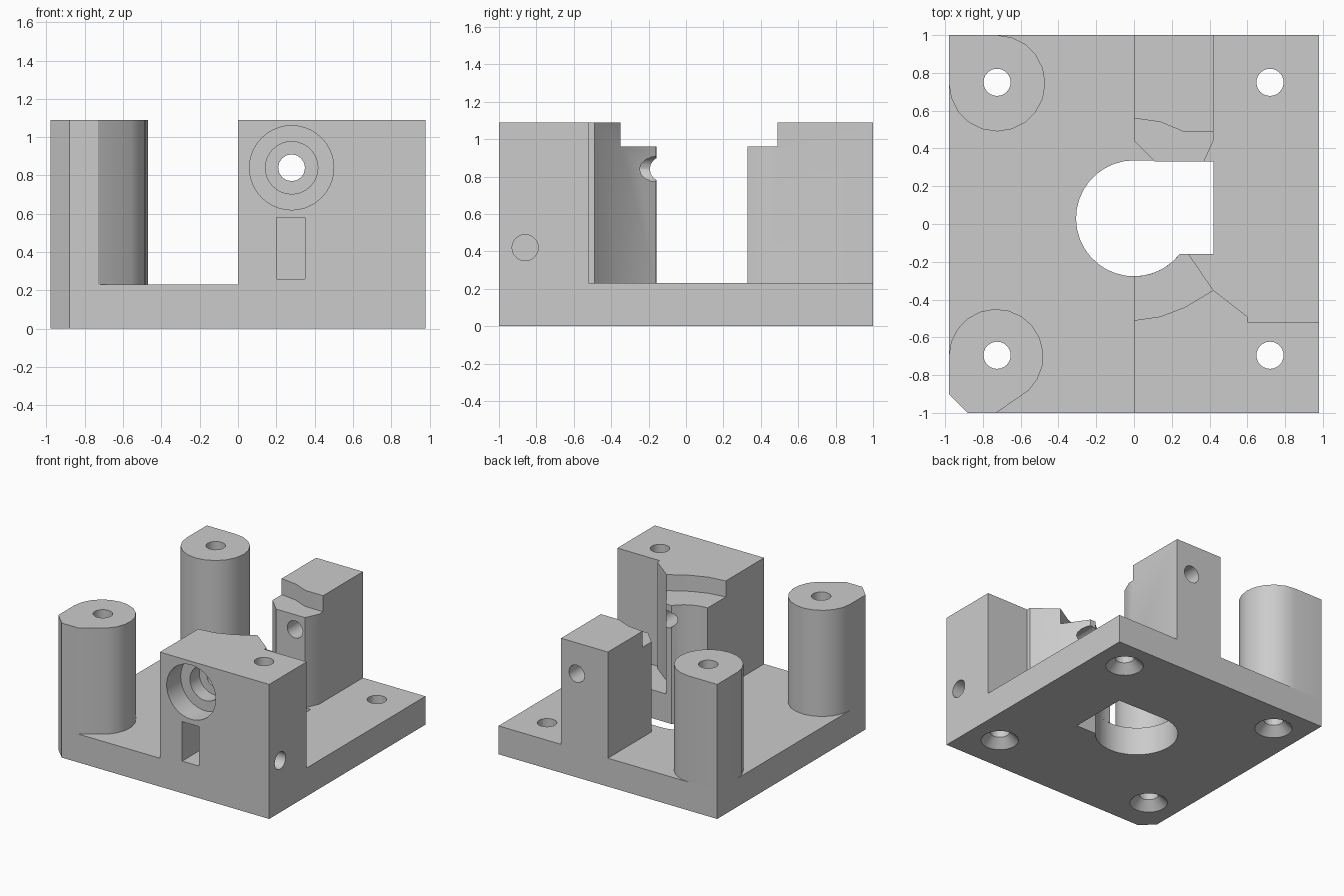
import bpy, bmesh, math
from mathutils import Matrix, Vector

old = bpy.data.objects.get("Cube")
if old:
    bpy.data.objects.remove(old, do_unlink=True)

grey = bpy.data.materials.new("plain grey")
grey.use_nodes = True
grey.diffuse_color = (0.6, 0.6, 0.6, 1)
grey.node_tree.nodes["Principled BSDF"].inputs["Base Color"].default_value = (0.6, 0.6, 0.6, 1)

BASE, STEP, TOP = 0.23, 0.96, 1.09
CENTRE = (0, 0.03)


def make(name, bm, cutter=False):
    bmesh.ops.recalc_face_normals(bm, faces=bm.faces)
    mesh = bpy.data.meshes.new(name)
    bm.to_mesh(mesh)
    bm.free()
    mesh.materials.append(grey)
    ob = bpy.data.objects.new(name, mesh)
    bpy.context.collection.objects.link(ob)
    ob.hide_render = cutter
    return ob


def prism(name, outline, z0, z1, cutter=False):
    bm = bmesh.new()
    face = bm.faces.new([bm.verts.new((x, y, z0)) for x, y in outline])
    top = bmesh.ops.extrude_face_region(bm, geom=[face])["geom"]
    verts = [v for v in top if isinstance(v, bmesh.types.BMVert)]
    bmesh.ops.translate(bm, verts=verts, vec=(0, 0, z1 - z0))
    return make(name, bm, cutter)


def rod(name, start, end, r1, r2=None, sides=24):
    """Round or conical cutter between two points."""
    a, b = Vector(start), Vector(end)
    bm = bmesh.new()
    turn = (b - a).to_track_quat("Z", "Y").to_matrix().to_4x4()
    bmesh.ops.create_cone(bm, cap_ends=True, segments=sides, radius1=r1,
                          radius2=r1 if r2 is None else r2, depth=(b - a).length,
                          matrix=Matrix.Translation((a + b) / 2) @ turn)
    return make(name, bm, True)


def arc(cx, cy, r, a0, a1, n):
    angles = [math.radians(a0 + (a1 - a0) * i / n) for i in range(n + 1)]
    return [(cx + r * math.cos(a), cy + r * math.sin(a)) for a in angles]


def cut(ob, *cutters):
    for c in cutters:
        mod = ob.modifiers.new("cut", "BOOLEAN")
        mod.operation, mod.solver, mod.object = "DIFFERENCE", "EXACT", c
    bpy.context.view_layer.objects.active = ob
    for mod in list(ob.modifiers):
        bpy.ops.object.modifier_apply(modifier=mod.name)


# Solid parts
plate = prism("base_plate", [(-0.88, -1), (0.98, -1), (0.98, 1), (-0.98, 1), (-0.98, -0.9)], 0, BASE)
front_block = prism("front_block", [
    (0, -1), (0.98, -1), (0.98, -0.52), (0.6, -0.52), (0.6, -0.49), (0.42, -0.35),
    (0.29, -0.16)] + arc(*CENTRE, 0.307, -38, -90, 6), BASE, TOP)
back_block = prism("back_block", [
    (0, 0.44), (0.11, 0.33), (0.37, 0.33), (0.42, 0.44), (0.42, 1), (0, 1)], BASE, TOP)
back_post = prism("back_post", [(-0.98, 1)] + arc(-0.725, 0.745, 0.255, -180, 90, 15), BASE, TOP)
front_post = prism("front_post", [(-0.98, -0.9), (-0.88, -1), (-0.73, -1)]
                   + arc(-0.73, -0.7, 0.25, -47, 180, 13), BASE, TOP)

# Central opening and stepped ledges around it
opening = prism("opening_cutter", [(0.42, -0.16), (0.42, 0.33), (0, 0.337)]
                + arc(*CENTRE, 0.307, 100, 322, 22), -0.1, 0.5, True)
front_step = prism("front_step_cutter", [
    (-0.1, -0.51), (0, -0.51), (0.14, -0.49), (0.27, -0.44), (0.42, -0.35),
    (0.5, -0.3), (0.5, 0), (-0.1, 0)], STEP, 1.3, True)
back_step = prism("back_step_cutter", [
    (-0.1, 0.56), (0, 0.56), (0.14, 0.54), (0.26, 0.49), (0.5, 0.49),
    (0.5, 0.2), (-0.1, 0.2)], STEP, 1.3, True)

# Feed bore along y, with a stepped mouth in the front face
bore_x, bore_z = 0.28, 0.84
bores = [rod("bore_cutter", (bore_x, -1.2, bore_z), (bore_x, end, bore_z), r, sides=n)
         for end, r, n in ((-0.82, 0.22, 40), (-0.7, 0.137, 32), (0.1, 0.07, 16))]
back_bore = rod("back_bore_cutter", (bore_x, 0.2, bore_z), (bore_x, 1.2, bore_z), 0.07, sides=16)

# Nut slot and the side screw hole that meets it
slot = prism("slot_cutter", [(0.2, -1.1), (0.35, -1.1), (0.35, -0.7), (0.2, -0.7)], 0.26, 0.58, True)
side_hole = rod("side_hole_cutter", (0.25, -0.86, 0.42), (1.1, -0.86, 0.42), 0.07)

# Corner screw holes, countersunk underneath
holes, sinks = [], []
for x, y in ((-0.725, 0.75), (0.72, 0.75), (0.72, -0.695), (-0.725, -0.695)):
    holes.append(rod("screw_hole_cutter", (x, y, -0.1), (x, y, 1.3), 0.072))
    sinks.append(rod("countersink_cutter", (x, y, -0.01), (x, y, 0.08), 0.15, 0.06))

cut(plate, opening, *holes, *sinks)
cut(front_block, front_step, slot, side_hole, holes[2], *bores)
cut(back_block, back_step, back_bore)
cut(back_post, holes[0])
cut(front_post, holes[3])

# Remove the cutters and smooth the round walls
for ob in list(bpy.data.objects):
    if "_cutter" in ob.name:
        bpy.data.objects.remove(ob, do_unlink=True)
bpy.ops.object.select_all(action="DESELECT")
for ob in (plate, front_block, back_block, back_post, front_post):
    ob.select_set(True)
bpy.context.view_layer.objects.active = plate
bpy.ops.object.shade_smooth_by_angle(angle=math.radians(28))
